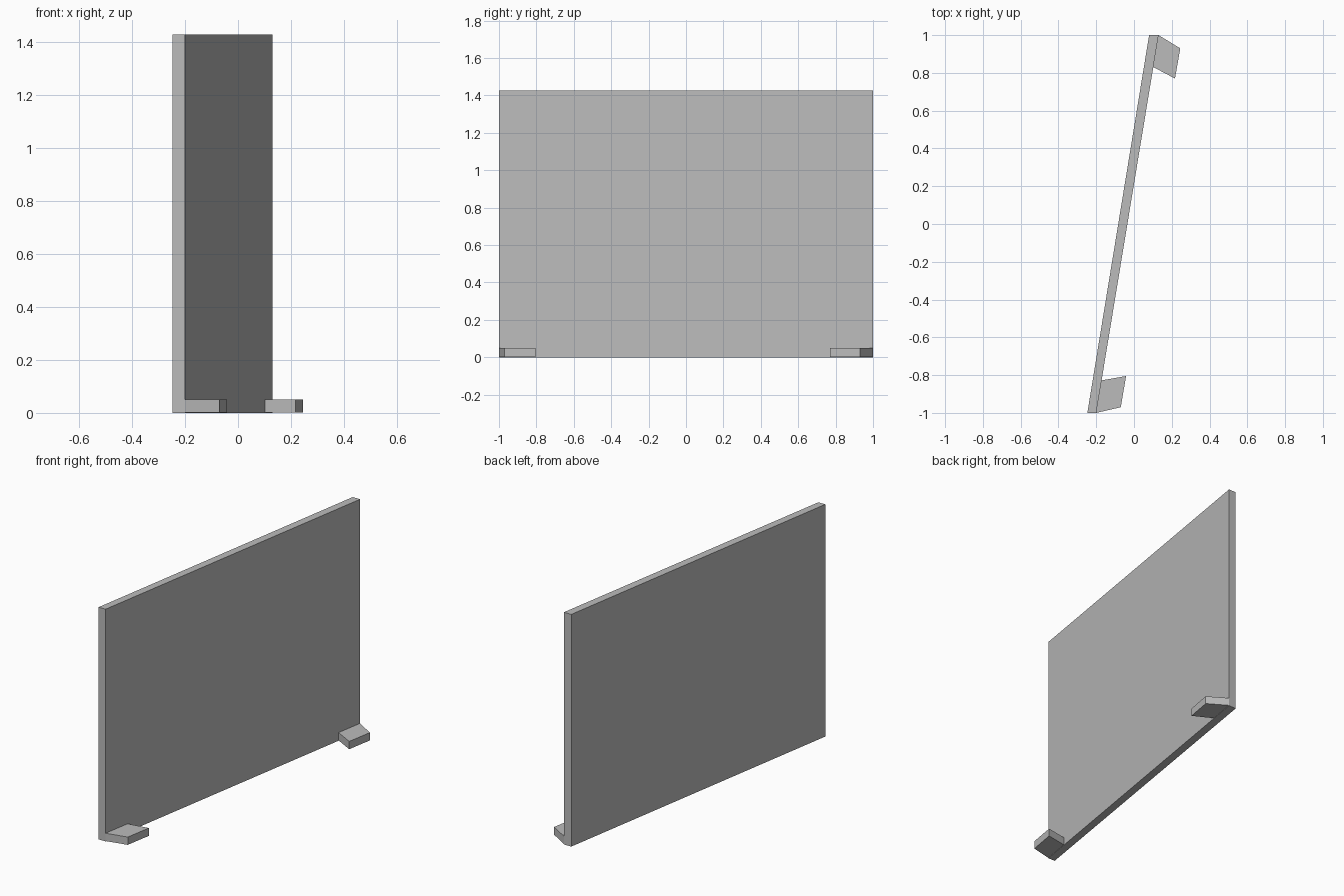
import bpy

cube = bpy.data.objects.get("Cube")
if cube:
    bpy.data.objects.remove(cube, do_unlink=True)

# Single matte grey
GREY = (0.5, 0.5, 0.5, 1.0)
grey = bpy.data.materials.new("plain grey")
grey.use_nodes = True
grey.diffuse_color = GREY
grey.node_tree.nodes["Principled BSDF"].inputs["Base Color"].default_value = GREY


def prism(name, outline, bottom, top):
    """Extrude a counter-clockwise plan outline between two heights."""
    n = len(outline)
    verts = [(x, y, z) for z in (bottom, top) for x, y in outline]
    faces = [tuple(reversed(range(n))), tuple(range(n, 2 * n))]
    faces += [(i, (i + 1) % n, (i + 1) % n + n, i + n) for i in range(n)]
    mesh = bpy.data.meshes.new(name)
    mesh.from_pydata(verts, [], faces)
    mesh.materials.append(grey)
    obj = bpy.data.objects.new(name, mesh)
    bpy.context.collection.objects.link(obj)
    return obj


# Upright slanted panel
prism("panel", [(-0.247, -1), (-0.2, -1), (0.13, 1), (0.08, 1)], 0, 1.427)

# Splayed feet at both ends of the panel
prism("front_foot", [(-0.2, -1), (-0.07, -0.97), (-0.042, -0.805), (-0.172, -0.828)], 0.002, 0.05)
prism("back_foot", [(0.1, 0.832), (0.217, 0.77), (0.245, 0.93), (0.13, 1)], 0.002, 0.05)
